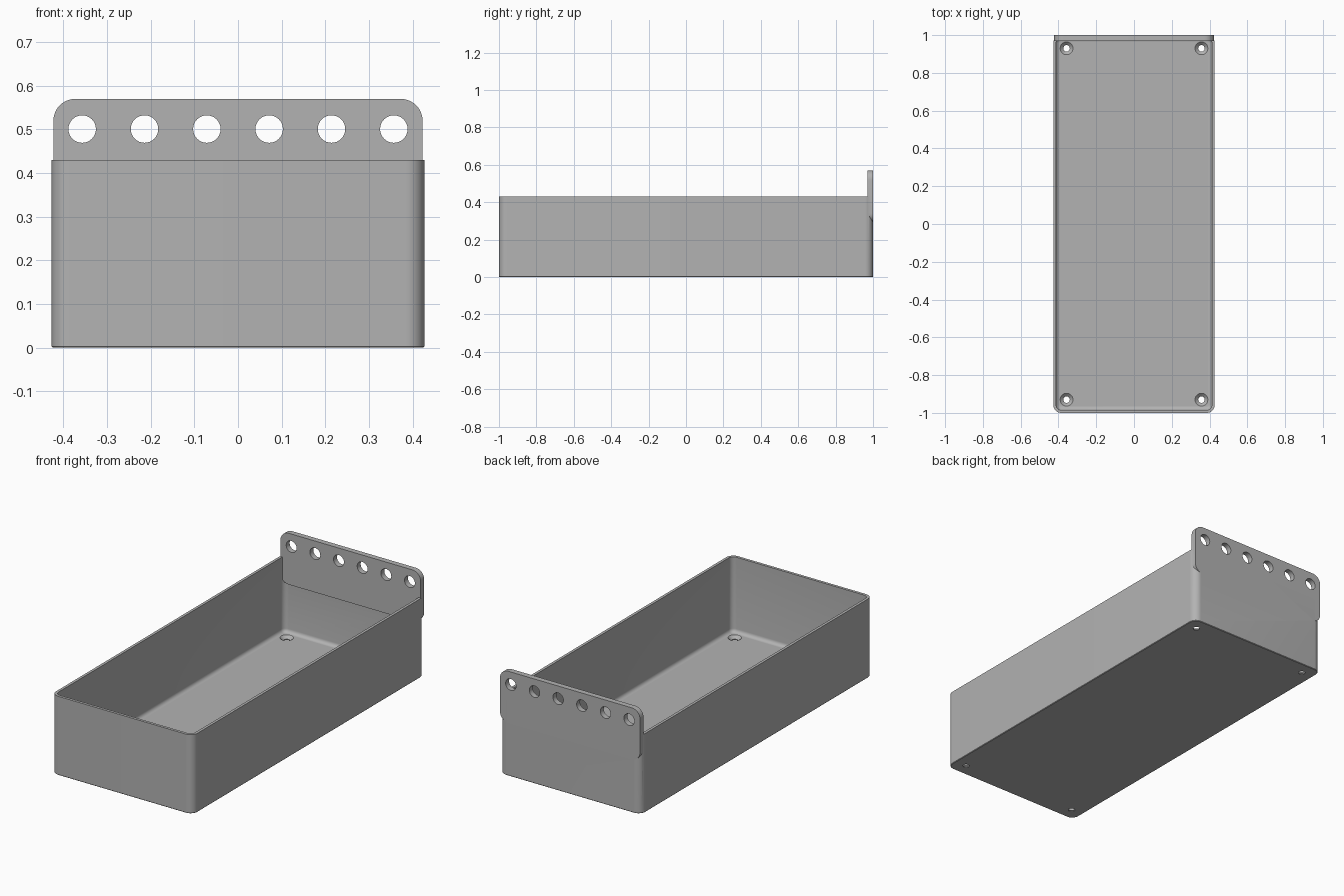
import bpy, bmesh, math
from mathutils import Matrix

cube = bpy.data.objects.get("Cube")
if cube:
    bpy.data.objects.remove(cube)

grey = bpy.data.materials.new("plain grey")
grey.use_nodes = True
COLOUR = (0.45, 0.45, 0.45, 1)
grey.diffuse_color = COLOUR
grey.node_tree.nodes["Principled BSDF"].inputs["Base Color"].default_value = COLOUR

HALF_X, HALF_Y, HEIGHT = 0.427, 1.0, 0.43
WALL, FLOOR, FILLET, CORNER = 0.015, 0.02, 0.02, 0.042


def rounded(hx, hy, r, steps=10):
    """Outline of a rounded rectangle, counter-clockwise."""
    points = []
    for q, (sx, sy) in enumerate([(1, 1), (-1, 1), (-1, -1), (1, -1)]):
        for i in range(steps + 1):
            a = math.pi / 2 * (q + i / steps)
            points.append((sx * (hx - r) + r * math.cos(a),
                           sy * (hy - r) + r * math.sin(a)))
    return points


def loft(name, rings, matrix=Matrix()):
    """Closed solid through a list of (outline, height) rings."""
    bm = bmesh.new()
    loops = [[bm.verts.new((x, y, z)) for x, y in outline] for outline, z in rings]
    for a, b in zip(loops, loops[1:]):
        for i in range(len(a)):
            j = (i + 1) % len(a)
            bm.faces.new((a[i], a[j], b[j], b[i]))
    bm.faces.new(loops[0][::-1])
    bm.faces.new(loops[-1])
    bm.transform(matrix)
    bmesh.ops.recalc_face_normals(bm, faces=bm.faces)
    mesh = bpy.data.meshes.new(name)
    bm.to_mesh(mesh)
    bm.free()
    mesh.materials.append(grey)
    obj = bpy.data.objects.new(name, mesh)
    bpy.context.collection.objects.link(obj)
    return obj


def circle(r, n=32):
    return [(r * math.cos(math.tau * i / n), r * math.sin(math.tau * i / n)) for i in range(n)]


def apply_boolean(target, tool, operation):
    mod = target.modifiers.new("cut", 'BOOLEAN')
    mod.operation, mod.object, mod.solver = operation, tool, 'EXACT'
    bpy.context.view_layer.objects.active = target
    bpy.ops.object.modifier_apply(modifier=mod.name)
    bpy.data.objects.remove(tool)


def inset(d):
    return rounded(HALF_X - d, HALF_Y - d, max(CORNER - d, 0.006))


# Open tray: outer skin, rim, inner walls and a filleted floor
rings = [(inset(0.003), 0), (inset(0), 0.003), (inset(0), HEIGHT),
         (inset(WALL), HEIGHT), (inset(WALL), FLOOR + FILLET)]
for i in range(1, 6):
    a = math.pi / 2 * i / 5
    rings.append((inset(WALL + FILLET * (1 - math.cos(a))),
                  FLOOR + FILLET * (1 - math.sin(a))))
tray = loft("tray", rings)

# Hanging plate standing in the back wall
LOW, HIGH, THICK = 0.29, 0.57, 0.03
upright = Matrix.Translation((0, HALF_Y, (LOW + HIGH) / 2)) @ Matrix.Rotation(math.pi / 2, 4, 'X')
outline = rounded(0.423, (HIGH - LOW) / 2, 0.05)
plate = loft("hanging_plate", [(outline, 0), (outline, THICK)], upright)
apply_boolean(tray, plate, 'UNION')

# Row of six hanging holes
for i in range(6):
    place = Matrix.Translation((-0.357 + 0.1428 * i, HALF_Y, 0.501)) @ Matrix.Rotation(math.pi / 2, 4, 'X')
    hole = loft("hole_cutter", [(circle(0.0315), -0.05), (circle(0.0315), 0.1)], place)
    apply_boolean(tray, hole, 'DIFFERENCE')

# Countersunk screw holes in the floor corners
for sx in (-1, 1):
    for sy in (-1, 1):
        screw = loft("screw_cutter",
                     [(circle(0.017), -0.02), (circle(0.017), 0.004),
                      (circle(0.034), FLOOR), (circle(0.034), FLOOR + 0.02)],
                     Matrix.Translation((sx * 0.357, sy * 0.93, 0)))
        apply_boolean(tray, screw, 'DIFFERENCE')

# Smooth the rounded corners, keep the edges sharp
tray.name = "tray_with_hanging_plate"
bpy.ops.object.select_all(action='DESELECT')
tray.select_set(True)
bpy.context.view_layer.objects.active = tray
bpy.ops.object.shade_smooth_by_angle(angle=math.radians(30))
